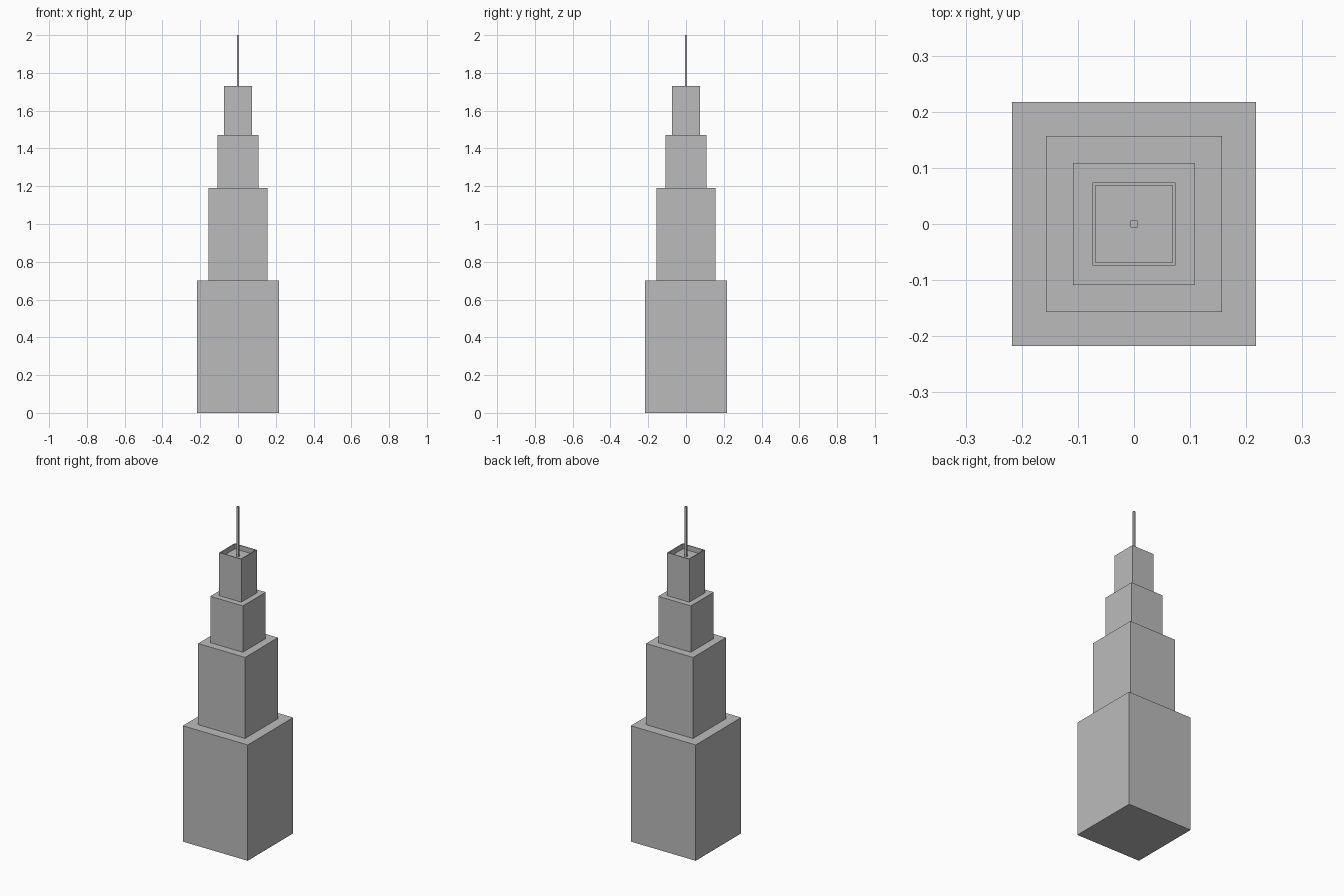
import bpy
import bmesh

cube = bpy.data.objects.get("Cube")
if cube:
    bpy.data.objects.remove(cube, do_unlink=True)

stone = bpy.data.materials.new("grey stone")
stone.use_nodes = True
grey = (0.5, 0.5, 0.5, 1)
stone.diffuse_color = grey
stone.node_tree.nodes["Principled BSDF"].inputs["Base Color"].default_value = grey


def square_block(name, half, bottom, top, rim=0, depth=0):
    """Square block, optionally with a sunken roof behind a parapet."""
    bm = bmesh.new()
    bmesh.ops.create_cube(bm, size=2)
    for v in bm.verts:
        v.co = (v.co.x * half, v.co.y * half, top if v.co.z > 0 else bottom)
    if rim:
        bm.normal_update()
        roof = max(bm.faces, key=lambda f: f.calc_center_median().z)
        bmesh.ops.inset_individual(bm, faces=[roof], thickness=rim)
        floor = bmesh.ops.extrude_discrete_faces(bm, faces=[roof])["faces"][0]
        bmesh.ops.translate(bm, verts=floor.verts, vec=(0, 0, -depth))
    mesh = bpy.data.meshes.new(name)
    bm.to_mesh(mesh)
    bm.free()
    mesh.materials.append(stone)
    obj = bpy.data.objects.new(name, mesh)
    bpy.context.collection.objects.link(obj)
    return obj


# Stepped tower tiers
square_block("base_tier", 0.217, 0, 0.70)
square_block("lower_tier", 0.157, 0.70, 1.19)
square_block("middle_tier", 0.109, 1.19, 1.47)

# Top tier with parapet, and the mast standing on its sunken roof
square_block("top_tier", 0.074, 1.47, 1.73, rim=0.007, depth=0.03)
square_block("mast", 0.0065, 1.70, 2.0)
